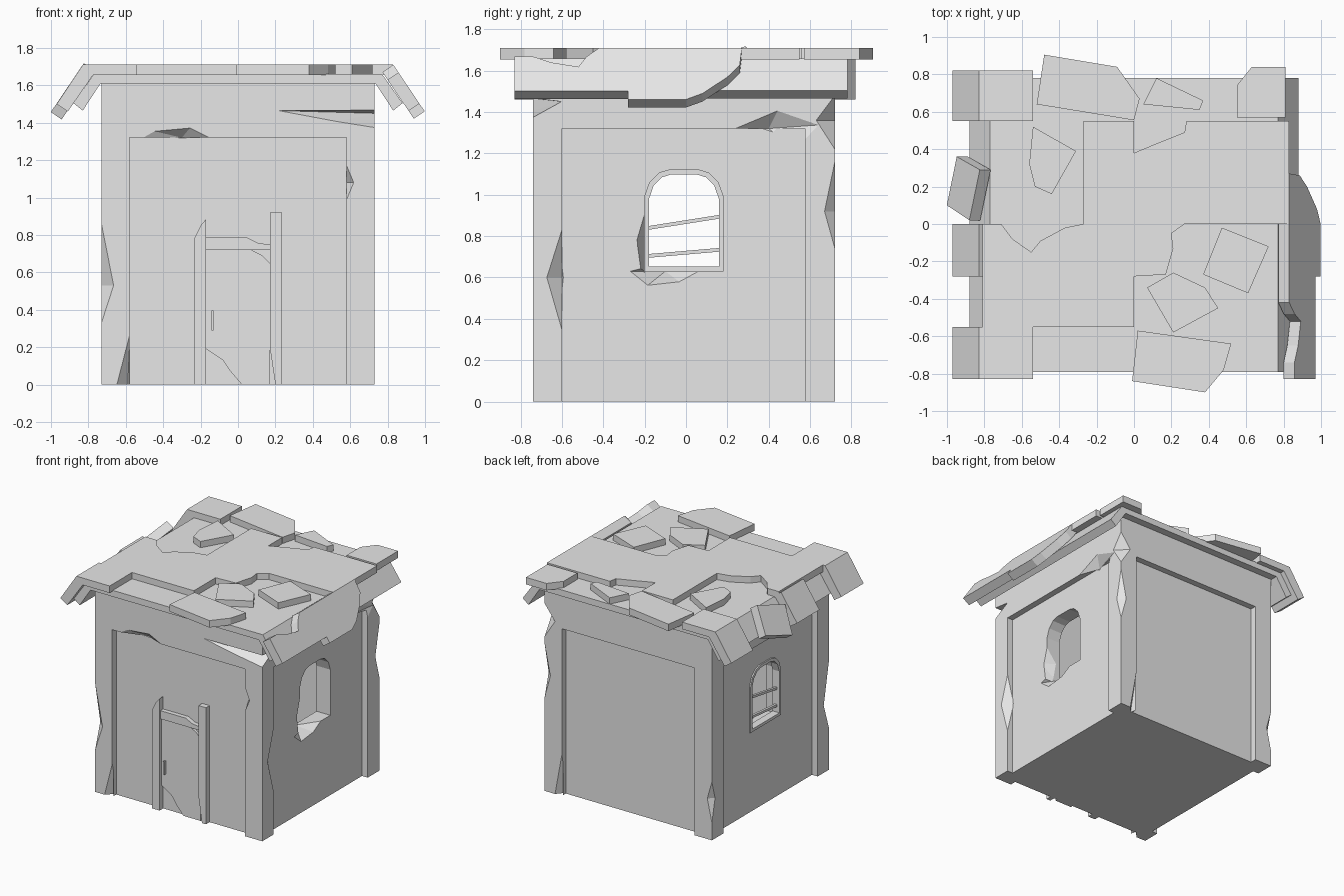
import bpy, bmesh

stone = bpy.data.materials.new("grey stone")
stone.diffuse_color = (0.8, 0.8, 0.8, 1)


def finish(name, bm):
    bmesh.ops.recalc_face_normals(bm, faces=bm.faces[:])
    me = bpy.data.meshes.new(name)
    bm.to_mesh(me)
    bm.free()
    me.materials.append(stone)
    ob = bpy.data.objects.new(name, me)
    bpy.context.collection.objects.link(ob)
    return ob


# Directions a flat outline can be extruded in
along_x = lambda a, b, c: (c, a, b)
along_y = lambda a, b, c: (a, c, b)
along_z = lambda a, b, c: (a, b, c)


def on_eave(side):
    """Outline given as (y, distance down the eave), thickness goes inwards."""
    return lambda a, b, c: (side * (0.83 + 0.56 * b - 0.83 * c), a,
                            1.71 - 0.83 * b - 0.56 * c)


def prism(name, pts, place, lo, hi):
    bm = bmesh.new()
    low = [bm.verts.new(place(a, b, lo)) for a, b in pts]
    top = [bm.verts.new(place(a, b, hi)) for a, b in pts]
    bm.faces.new(low)
    bm.faces.new(top[::-1])
    for i in range(len(pts)):
        j = (i + 1) % len(pts)
        bm.faces.new((low[i], low[j], top[j], top[i]))
    return finish(name, bm)


def box(name, x0, x1, y0, y1, z0, z1):
    return prism(name, [(x0, y0), (x1, y0), (x1, y1), (x0, y1)], along_z, z0, z1)


def hull(name, pts):
    bm = bmesh.new()
    for p in pts:
        bm.verts.new(p)
    res = bmesh.ops.convex_hull(bm, input=bm.verts[:])
    loose = [v for v in bm.verts if not v.link_faces]
    bmesh.ops.delete(bm, geom=loose, context='VERTS')
    return finish(name, bm)


def cut(target, cutter):
    mod = target.modifiers.new("cut", 'BOOLEAN')
    mod.operation = 'DIFFERENCE'
    mod.solver = 'EXACT'
    mod.object = cutter
    bpy.context.view_layer.objects.active = target
    bpy.ops.object.modifier_apply(modifier=mod.name)
    bpy.data.objects.remove(cutter)


# Hollow walls with a recessed panel on each side
walls = box("walls", -0.73, 0.73, -0.74, 0.72, 0, 1.63)
cut(walls, box("room", -0.56, 0.56, -0.57, 0.55, 0.03, 1.58))
cut(walls, box("front_panel", -0.58, 0.58, -0.9, -0.69, -0.1, 1.32))
cut(walls, box("back_panel", -0.58, 0.58, 0.67, 0.9, -0.1, 1.32))
cut(walls, box("right_panel", 0.68, 0.9, -0.6, 0.575, -0.1, 1.32))
cut(walls, box("left_panel", -0.9, -0.68, -0.6, 0.575, -0.1, 1.32))

# Arched window openings through both side walls
arch = [(-0.2, 0.63), (0.18, 0.63), (0.18, 0.99), (0.155, 1.06), (0.11, 1.105),
        (0.06, 1.12), (-0.08, 1.12), (-0.13, 1.105), (-0.175, 1.06), (-0.2, 0.99)]
cut(walls, prism("windows", arch, along_x, -1, 1))

# Broken edge and sill of the right window
cut(walls, hull("jamb_break", [(0.7, -0.18, 1.0), (0.7, -0.245, 0.78), (0.7, -0.22, 0.6),
                               (0.7, -0.1, 0.8), (0.57, -0.19, 0.8), (0.6, -0.19, 0.64)]))
cut(walls, hull("sill_break", [(0.7, -0.3, 0.63), (0.7, -0.2, 0.55), (0.7, -0.02, 0.57),
                               (0.7, 0.09, 0.63), (0.7, -0.1, 0.68), (0.57, -0.1, 0.63)]))


# Chips knocked out of the outer corners
def corner_chip(cx, cy, z0, zm, z1, d):
    sx, sy = (1 if cx > 0 else -1), (1 if cy > 0 else -1)
    cut(walls, hull("chip", [
        (cx, cy, z0), (cx, cy, z1), (cx - sx * d, cy + sy * 0.01, zm),
        (cx + sx * 0.01, cy - sy * d, zm), (cx + sx * 0.1, cy + sy * 0.1, zm)]))


corner_chip(-0.73, -0.74, 0.33, 0.53, 0.86, 0.075)
corner_chip(0.73, 0.72, 0.74, 0.92, 1.16, 0.06)
corner_chip(-0.73, 0.72, 0.14, 0.32, 0.46, 0.05)
corner_chip(0.73, 0.72, 1.22, 1.36, 1.48, 0.1)

# Chips along the panel borders
chips = [
    [(0.74, -0.59, 0.27), (0.74, -0.59, 0.9), (0.74, -0.685, 0.6), (0.67, -0.6, 0.6), (0.74, -0.55, 0.6)],
    [(0.74, 0.2, 1.315), (0.74, 0.45, 1.42), (0.74, 0.68, 1.34), (0.67, 0.4, 1.32), (0.74, 0.55, 1.2)],
    [(-0.55, -0.75, 1.315), (-0.47, -0.75, 1.36), (-0.25, -0.75, 1.38), (-0.12, -0.75, 1.315), (-0.3, -0.68, 1.32)],
    [(-0.575, -0.75, 0.32), (-0.66, -0.75, -0.01), (-0.575, -0.75, -0.01), (-0.59, -0.68, -0.01)],
    [(0.575, -0.75, 0.96), (0.575, -0.75, 1.2), (0.625, -0.75, 1.08), (0.58, -0.68, 1.08)],
    [(0.575, 0.73, 0.4), (0.65, 0.73, -0.01), (0.575, 0.73, -0.01), (0.59, 0.66, -0.01)],
    [(0.2, -0.745, 1.465), (0.75, -0.76, 1.47), (0.75, -0.76, 1.36), (0.74, -0.6, 1.45),
     (0.58, -0.68, 1.45), (0.5, -0.76, 1.4)],
]
for pts in chips:
    cut(walls, hull("chip", pts))

# Left window frame and its crooked bars
frame = prism("window_frame", arch, along_x, -0.69, -0.63)
inner = [(-0.01 + (y + 0.01) * 0.89, 0.875 + (z - 0.875) * 0.91) for y, z in arch]
cut(frame, prism("frame_hole", inner, along_x, -0.8, -0.5))
for name, z0, z1 in (("upper_bar", 0.83, 0.885), ("lower_bar", 0.695, 0.725)):
    prism(name, [(-0.185, z0), (0.165, z1), (0.165, z1 + 0.018), (-0.185, z0 + 0.018)],
          along_x, -0.67, -0.65)

# Broken door with its posts, lintel and handle
prism("door", [(0.02, 0), (0.17, 0), (0.17, 0.65), (0.13, 0.69), (0.07, 0.72), (-0.17, 0.72),
               (-0.17, 0.19), (-0.08, 0.13), (-0.04, 0.07)], along_y, -0.71, -0.68)
prism("left_post", [(-0.235, 0), (-0.17, 0), (-0.17, 0.885), (-0.2, 0.85), (-0.235, 0.78)],
      along_y, -0.735, -0.68)
prism("right_post", [(0.2, 0), (0.235, 0), (0.235, 0.92), (0.17, 0.92), (0.17, 0.2)],
      along_y, -0.735, -0.68)
prism("lintel", [(-0.17, 0.72), (0.17, 0.72), (0.17, 0.75), (0.11, 0.755), (0.05, 0.785),
                 (-0.17, 0.785)], along_y, -0.725, -0.68)
box("door_handle", -0.143, -0.13, -0.73, -0.7, 0.29, 0.395)

# Lower roof sheet folded down over both sides
half = [(0.735, 1.61), (0.83, 1.465), (0.88, 1.505), (0.77, 1.66)]
prism("roof_base", half + [(-x, z) for x, z in half[::-1]], along_y, -0.79, 0.78)

# Broken upper roof sheet
sheet = [(-0.81, -0.55), (0, -0.55), (0, -0.28), (0.17, -0.27), (0.21, -0.13), (0.2, -0.05),
         (0.27, 0), (0.83, 0), (0.83, 0.55), (0.28, 0.55), (0.27, 0.49), (0.12, 0.43),
         (0, 0.38), (0, 0.55), (-0.27, 0.55), (-0.27, 0), (-0.37, -0.02), (-0.5, -0.09),
         (-0.55, -0.15), (-0.65, -0.08), (-0.71, 0), (-0.81, 0)]
prism("roof_sheet", sheet, along_z, 1.655, 1.71)

# Folded corner tiles on the left
for name, y0, y1 in (("back_corner_tile", 0.55, 0.82), ("front_corner_tile", -0.83, -0.55)):
    prism(name, [(-0.54, 1.71), (-0.83, 1.71), (-0.97, 1.5), (-0.91, 1.46), (-0.775, 1.655),
                 (-0.54, 1.655)], along_y, y0, y1)

# Tiles hanging on the eaves
prism("left_eave_tile", [(-0.28, 0), (0, 0), (0, 0.25), (-0.28, 0.25)], on_eave(-1), 0, 0.07)
prism("slipped_tile", [(0.36, 0.21), (0.10, 0.305), (0.02, 0.09), (0.29, -0.01)],
      on_eave(-1), 0, 0.07)
prism("right_eave_tile", [(-0.28, 0), (0, 0), (0, 0.3), (-0.28, 0.3)], on_eave(1), 0, 0.07)
prism("broken_eave_tile", [(0, 0), (0.27, 0), (0.26, 0.1), (0.2, 0.17), (0.08, 0.265), (0, 0.3)],
      on_eave(1), 0, 0.07)
prism("ragged_eave_tile", [(-0.83, 0.05), (-0.74, 0.05), (-0.65, 0.085), (-0.52, 0.11),
                           (-0.48, 0.05), (-0.42, 0), (-0.28, 0), (-0.28, 0.25), (-0.83, 0.25)],
      on_eave(1), 0, 0.07)

# Loose tiles lying on the roof
loose = [
    [(-0.48, 0.905), (-0.52, 0.64), (0, 0.555), (0.03, 0.67), (-0.09, 0.84)],
    [(0.05, 0.64), (0.12, 0.78), (0.37, 0.66), (0.35, 0.61)],
    [(0.55, 0.57), (0.81, 0.57), (0.81, 0.84), (0.63, 0.84), (0.55, 0.74)],
    [(-0.54, 0.52), (-0.31, 0.39), (-0.44, 0.16), (-0.53, 0.2), (-0.56, 0.32)],
    [(0.47, -0.02), (0.72, -0.12), (0.61, -0.37), (0.37, -0.27)],
    [(0.07, -0.34), (0.21, -0.26), (0.38, -0.34), (0.45, -0.45), (0.21, -0.58)],
    [(0.02, -0.57), (0.52, -0.64), (0.48, -0.78), (0.38, -0.9), (-0.01, -0.84)],
]
for pts in loose:
    prism("loose_tile", pts, along_z, 1.655, 1.71)
